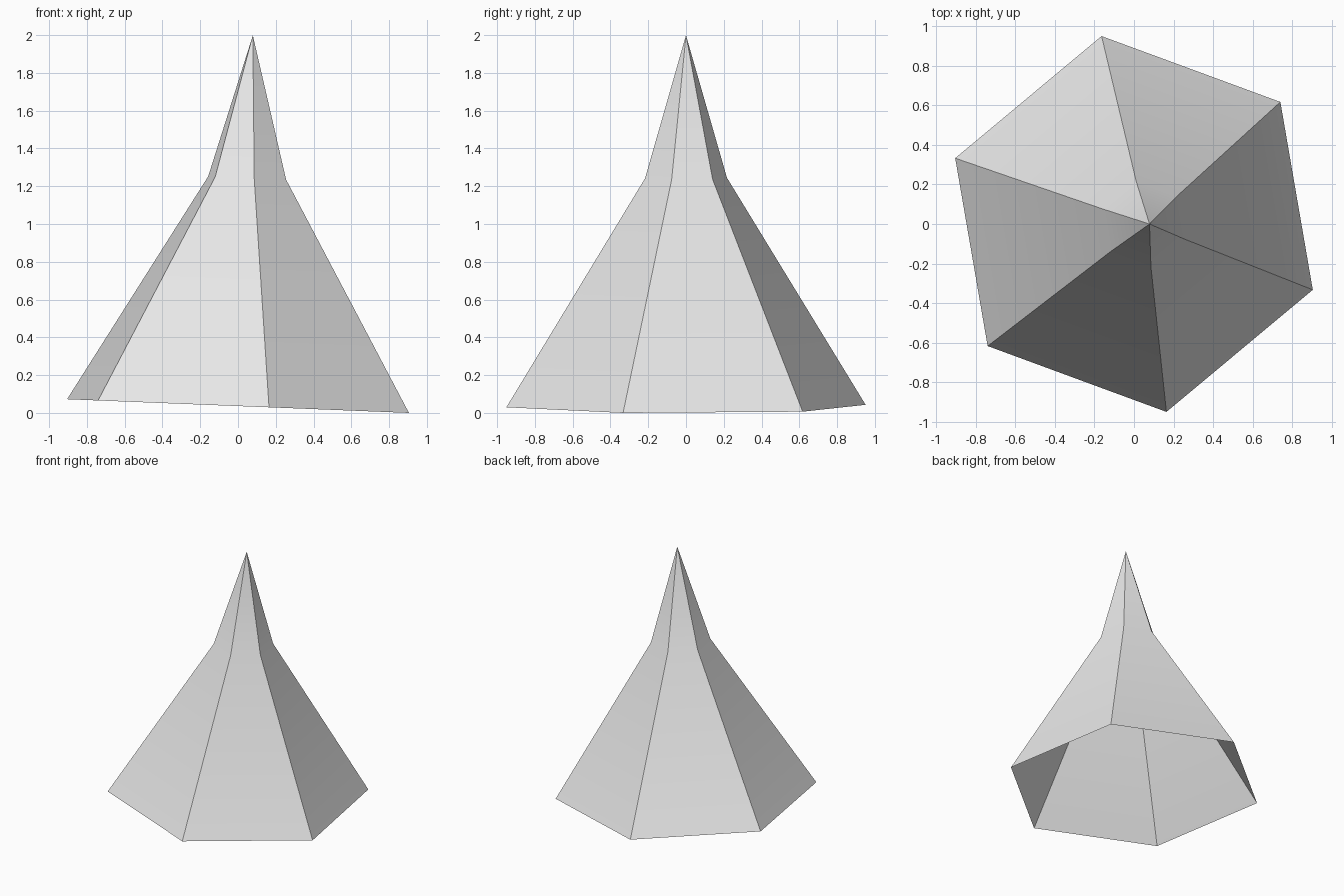
import bpy
import bmesh
import math
from mathutils import Matrix, Vector

cube = bpy.data.objects.get("Cube")
if cube:
    bpy.data.objects.remove(cube, do_unlink=True)

SIDES = 6
TURN = math.radians(-20.2)
LEAN = 0.04

# Plain grey material
grey = bpy.data.materials.new("light grey")
grey.use_nodes = True
colour = (0.8, 0.8, 0.8, 1)
grey.diffuse_color = colour
grey.node_tree.nodes["Principled BSDF"].inputs["Base Color"].default_value = colour

bm = bmesh.new()


def ring(radius, height):
    """Hexagon of vertices at a height on the axis."""
    angles = [TURN + math.tau * i / SIDES for i in range(SIDES)]
    return [bm.verts.new((radius * math.cos(a), radius * math.sin(a), height)) for a in angles]


# Open hexagonal skirt, narrowing to a steeper pointed top
base = ring(0.965, 0)
neck = ring(0.22, 1.208)
tip = bm.verts.new(Vector((0, 0, 1.964)))
for i in range(SIDES):
    j = (i + 1) % SIDES
    bm.faces.new((base[i], base[j], neck[j], neck[i]))
    bm.faces.new((neck[i], neck[j], tip))

# Slight lean of the whole shell, with its lowest corner on the ground
bm.transform(Matrix.Rotation(LEAN, 4, "Y"))
lowest = min(v.co.z for v in bm.verts)
bmesh.ops.translate(bm, verts=bm.verts, vec=(0, 0, -lowest))

mesh = bpy.data.meshes.new("tent_shell")
bm.to_mesh(mesh)
bm.free()
mesh.materials.append(grey)
tent = bpy.data.objects.new("tent_shell", mesh)
bpy.context.collection.objects.link(tent)

# Soft bend at the neck, crisp side ridges
bpy.ops.object.select_all(action="DESELECT")
tent.select_set(True)
bpy.context.view_layer.objects.active = tent
bpy.ops.object.shade_smooth_by_angle(angle=math.radians(30))
